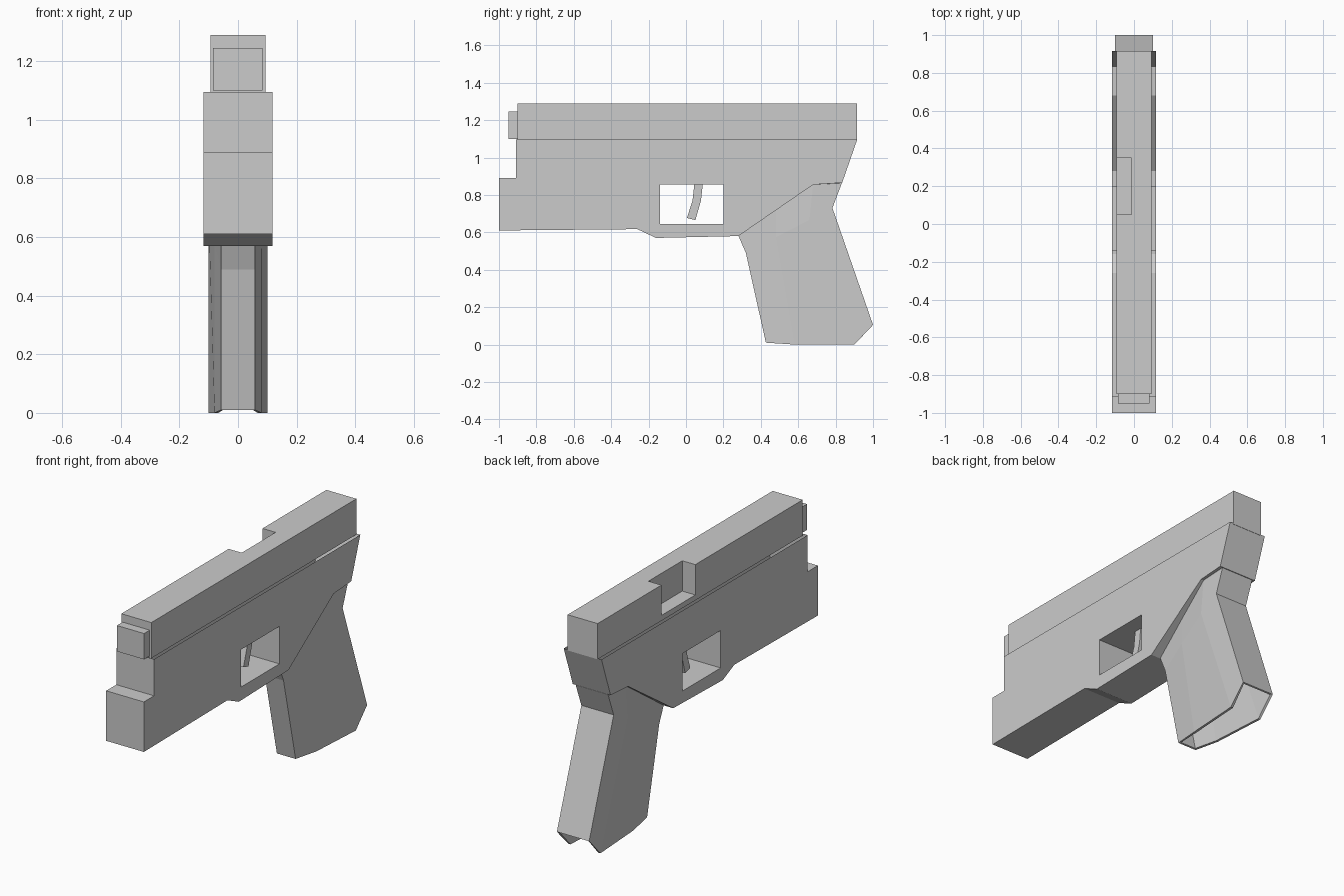
import bpy, bmesh

if "Cube" in bpy.data.objects:
    bpy.data.objects.remove(bpy.data.objects["Cube"])


def make_object(name, bm):
    bmesh.ops.recalc_face_normals(bm, faces=bm.faces)
    mesh = bpy.data.meshes.new(name)
    bm.to_mesh(mesh)
    bm.free()
    obj = bpy.data.objects.new(name, mesh)
    bpy.context.collection.objects.link(obj)
    return obj


def prism(name, profile, x0, x1):
    """Extrude a (y, z) outline from x0 to x1."""
    bm = bmesh.new()
    face = bm.faces.new([bm.verts.new((x0, y, z)) for y, z in profile])
    ext = bmesh.ops.extrude_face_region(bm, geom=[face])
    verts = [v for v in ext["geom"] if isinstance(v, bmesh.types.BMVert)]
    bmesh.ops.translate(bm, verts=verts, vec=(x1 - x0, 0, 0))
    return make_object(name, bm)


def rect(y0, y1, z0, z1):
    return [(y0, z0), (y1, z0), (y1, z1), (y0, z1)]


def cut(obj, cutter):
    mod = obj.modifiers.new("cut", "BOOLEAN")
    mod.operation = "DIFFERENCE"
    mod.solver = "EXACT"
    mod.object = cutter
    bpy.context.view_layer.objects.active = obj
    bpy.ops.object.modifier_apply(modifier=mod.name)
    bpy.data.objects.remove(cutter)


# Slide with the side notch
slide = prism("slide", rect(-0.9, 0.915, 1.09, 1.29), -0.093, 0.093)
cut(slide, prism("port_cutter", rect(0.05, 0.35, 1.12, 1.4), -0.2, -0.012))

# Front block poking out of the slide
prism("barrel_block", rect(-0.95, -0.88, 1.1, 1.245), -0.085, 0.083)

# Frame with the guard opening; its top is left open under the slide
frame = prism("frame", [
    (-1, 0.61), (-0.26, 0.617), (-0.16, 0.57), (0.28, 0.58), (0.68, 0.855),
    (0.835, 0.865), (0.915, 1.095), (-0.91, 1.095), (-0.91, 0.89), (-1, 0.89)],
    -0.117, 0.117)
cut(frame, prism("guard_cutter", rect(-0.14, 0.2, 0.645, 0.855), -0.3, 0.3))
bm = bmesh.new()
bm.from_mesh(frame.data)
top = [f for f in bm.faces if f.calc_center_median().z > 1.09]
bmesh.ops.delete(bm, geom=top, context="FACES")
bm.to_mesh(frame.data)
bm.free()

# Trigger
prism("trigger", [(0.045, 0.86), (0.09, 0.86), (0.08, 0.77), (0.05, 0.665),
                  (0.005, 0.677), (0.035, 0.77)], -0.03, 0.03)

# Grip: hollow shell, narrow at the front and wide at the back
rows = [
    [(0.28, 0.582), (0.48, 0.72), (0.68, 0.855), (0.833, 0.863)],
    [(0.32, 0.49), (0.48, 0.573), (0.66, 0.666), (0.783, 0.73)],
    [(0.427, 0.01), (0.58, 0.0), (0.9, 0.0), (1.0, 0.105)],
]
widths = [0.058, 0.08, 0.1, 0.1]
bm = bmesh.new()
rings = []
for row in rows:
    right = [bm.verts.new((w, y, z)) for w, (y, z) in zip(widths, row)]
    left = [bm.verts.new((-w, y, z)) for w, (y, z) in zip(widths, row)]
    rings.append(right + left[::-1])
for a, b in zip(rings, rings[1:]):
    n = len(a)
    for i in range(n):
        j = (i + 1) % n
        bm.faces.new((a[i], a[j], b[j], b[i]))
grip = make_object("grip", bm)
shell = grip.modifiers.new("wall", "SOLIDIFY")
shell.thickness = 0.014
shell.offset = -1
